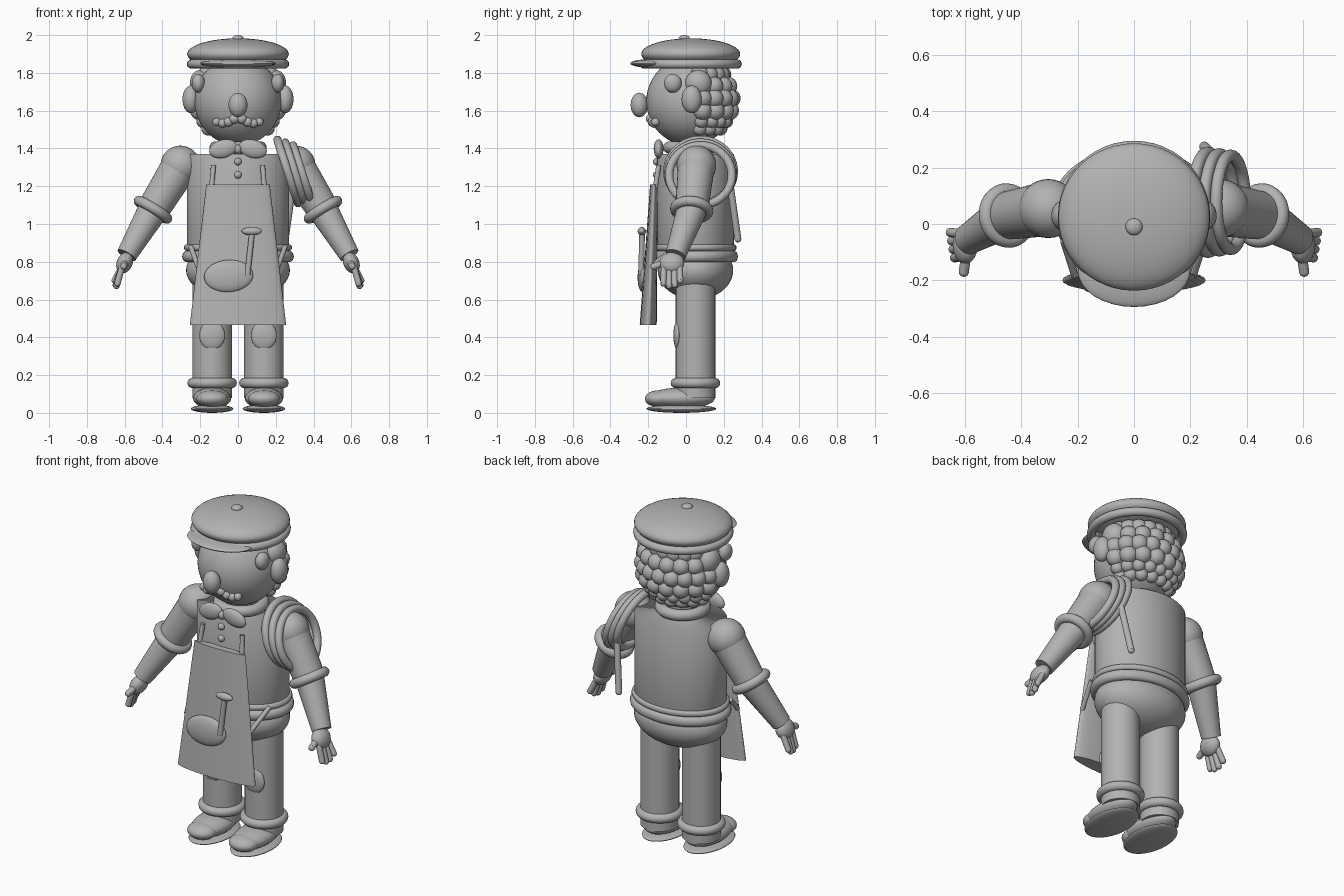
import bpy
import math
from mathutils import Vector

cube = bpy.data.objects.get("Cube")
if cube:
    bpy.data.objects.remove(cube, do_unlink=True)

GREY = (0.45, 0.45, 0.45, 1)
mat = bpy.data.materials.new("plain grey")
mat.use_nodes = True
mat.diffuse_color = GREY
mat.node_tree.nodes["Principled BSDF"].inputs["Base Color"].default_value = GREY


def finish(name, smooth_all=True):
    ob = bpy.context.object
    ob.name = name
    ob.data.materials.append(mat)
    if smooth_all:
        bpy.ops.object.shade_smooth()
    else:
        bpy.ops.object.shade_smooth_by_angle(angle=math.radians(40))
    return ob


def ball(name, loc, size, rot=(0, 0, 0), seg=32):
    bpy.ops.mesh.primitive_uv_sphere_add(segments=seg, ring_count=seg // 2, radius=1, location=loc, rotation=rot)
    bpy.context.object.scale = size if isinstance(size, tuple) else (size,) * 3
    return finish(name)


def ring(name, loc, major, minor, rot=(0, 0, 0), scale=(1, 1, 1)):
    bpy.ops.mesh.primitive_torus_add(major_segments=48, minor_segments=14, major_radius=major,
                                     minor_radius=minor, location=loc, rotation=rot)
    bpy.context.object.scale = scale
    return finish(name)


def rod(name, a, b, r1, r2=None, smooth_all=False):
    """Tapered cylinder between two points."""
    a, b = Vector(a), Vector(b)
    d = b - a
    bpy.ops.mesh.primitive_cone_add(vertices=32, radius1=r1, radius2=r1 if r2 is None else r2,
                                    depth=d.length, location=(a + b) / 2,
                                    rotation=Vector((0, 0, 1)).rotation_difference(d).to_euler())
    return finish(name, smooth_all)


def finger(name, a, b, r):
    rod(name, a, b, r)
    ball(name + "_tip", b, r, seg=16)


# Head and face
HEAD = Vector((0, 0.02, 1.65))
ball("head", HEAD, (0.23, 0.23, 0.235), seg=48)
ball("nose", (0, -0.247, 1.63), (0.05, 0.046, 0.065))
for s, side in ((1, "left"), (-1, "right")):
    ball(side + "_eye", (s * 0.21, -0.07, 1.745), (0.035, 0.047, 0.05))
    ball(side + "_ear", (s * 0.25, 0.03, 1.66), (0.044, 0.053, 0.073))
    ball(side + "_sideburn", (s * 0.2, 0.065, 1.745), (0.055, 0.07, 0.07))
    for i in range(4):
        ball(side + "_moustache", (s * (0.02 + 0.031 * i), -0.185 + 0.008 * i, (1.557, 1.54, 1.533, 1.54)[i]),
             0.027 - 0.0015 * i, seg=16)

# Curly hair wrapped around the back of the head
for row, z in enumerate((1.79, 1.73, 1.665, 1.6, 1.545, 1.505)):
    rad = math.sqrt(0.22 ** 2 - (z - HEAD.z) ** 2)
    count = 9 - row % 2
    size = 0.05 if row < 4 else 0.037
    for i in range(count):
        a = math.radians(-72 + 144 * i / (count - 1))
        ball("hair_curl", (rad * math.sin(a), HEAD.y + rad * math.cos(a), z), size, seg=16)

# Flat cap
ball("cap_crown", (0, 0.025, 1.9), (0.269, 0.262, 0.083), seg=48)
ring("cap_band", (0, 0.025, 1.847), 0.247, 0.024)
ball("cap_brim", (0, -0.165, 1.85), (0.2, 0.13, 0.024))
ball("cap_button", (0, -0.01, 1.982), (0.03, 0.03, 0.018))

# Neck and torso
rod("neck", (0, 0.03, 1.34), (0, 0.03, 1.5), 0.1)
ring("collar", (0, 0.03, 1.405), 0.12, 0.032)
torso = rod("torso", (0, 0.05, 0.8), (0, 0.05, 1.37), 1, smooth_all=True)
torso.scale = (0.27, 0.205, 1)
ring("belt", (0, 0.05, 0.828), 0.265, 0.031, scale=(1, 0.76, 1))
ring("thin_belt", (0, 0.05, 0.875), 0.268, 0.018, scale=(1, 0.76, 1))
ball("hips", (0, 0.05, 0.755), (0.275, 0.2, 0.155), seg=48)

# Bow tie and shirt buttons
for s, side in ((1, "left"), (-1, "right")):
    ball(side + "_bow", (s * 0.078, -0.145, 1.398), (0.076, 0.026, 0.048), (0, s * 0.25, 0))
ball("bow_knot", (0, -0.145, 1.395), (0.02, 0.025, 0.025))
for z in (1.33, 1.26):
    ball("shirt_button", (0, -0.155, z), 0.02, seg=16)

# Apron: a flattened cone that widens and swings forward toward the hem
apron = rod("apron", (0, 0, 0.465), (0, 0, 1.21), 1)
for v in apron.data.vertices:
    low = v.co.z < 0
    v.co.x *= 0.255 if low else 0.168
    v.co.y = v.co.y * (0.045 if low else 0.021) - (0.2 if low else 0.169)
ball("apron_pocket", (-0.05, -0.228, 0.725), (0.13, 0.028, 0.085), (-0.04, -0.06, 0))
rod("hammer_handle", (0.05, -0.238, 0.73), (0.075, -0.232, 0.96), 0.015)
ball("hammer_head", (0.073, -0.234, 0.962), (0.054, 0.022, 0.022))
for s, side in ((1, "left"), (-1, "right")):
    rod(side + "_strap", (s * 0.14, -0.163, 1.19), (s * 0.13, -0.145, 1.31), 0.013)
    rod(side + "_apron_tie", (s * 0.21, -0.185, 0.77), (s * 0.25, -0.06, 0.88), 0.013)

# Limbs, mirrored left and right
for s, side in ((1, "left"), (-1, "right")):
    x = s * 0.137
    rod(side + "_leg", (x, 0.05, 0.08), (x, 0.05, 0.76), 0.105)
    ring(side + "_trouser_cuff", (x, 0.05, 0.158), 0.104, 0.027)
    ball(side + "_knee_patch", (x, -0.045, 0.41), (0.068, 0.022, 0.075))
    ball(side + "_shoe", (x, -0.025, 0.078), (0.101, 0.178, 0.056))
    ball(side + "_toe_cap", (x, -0.14, 0.075), (0.084, 0.078, 0.045))
    ball(side + "_sole", (x, -0.025, 0.022), (0.112, 0.185, 0.022))

    shoulder = Vector((s * 0.305, 0.055, 1.31))
    elbow = Vector((s * 0.45, 0.03, 1.075))
    wrist = Vector((s * 0.59, -0.055, 0.835))
    ball(side + "_shoulder", shoulder, 0.105)
    rod(side + "_upper_arm", shoulder, elbow, 0.098, 0.086)
    rod(side + "_forearm", elbow, wrist, 0.08, 0.054)
    ball(side + "_elbow", elbow, 0.08)
    ring(side + "_sleeve_cuff", elbow, 0.088, 0.027,
         (elbow - shoulder).to_track_quat('Z', 'Y').to_euler())
    ball(side + "_hand", (s * 0.6, -0.075, 0.795), (0.042, 0.066, 0.058), (0, -s * 0.4, 0))
    for i in range(4):
        y = -0.12 + 0.03 * i
        drop = (0.685, 0.672, 0.677, 0.70)[i]
        finger(side + "_finger", (s * 0.612, y * 0.9 - 0.008, 0.78),
               (s * (0.638 + 0.005 * i), y, drop), 0.0165)
    finger(side + "_thumb", (s * 0.595, -0.1, 0.80), (s * 0.605, -0.17, 0.775), 0.018)

# Coiled rope over the left shoulder with a loose end
for i in range(3):
    ring("rope_coil", (0.263 + 0.04 * i, 0.077, 1.278 - 0.01 * i), 0.176 - 0.005 * i, 0.022,
         (0, math.radians(72), 0))
finger("rope_end", (0.29, 0.235, 1.2), (0.25, 0.275, 0.92), 0.018)
